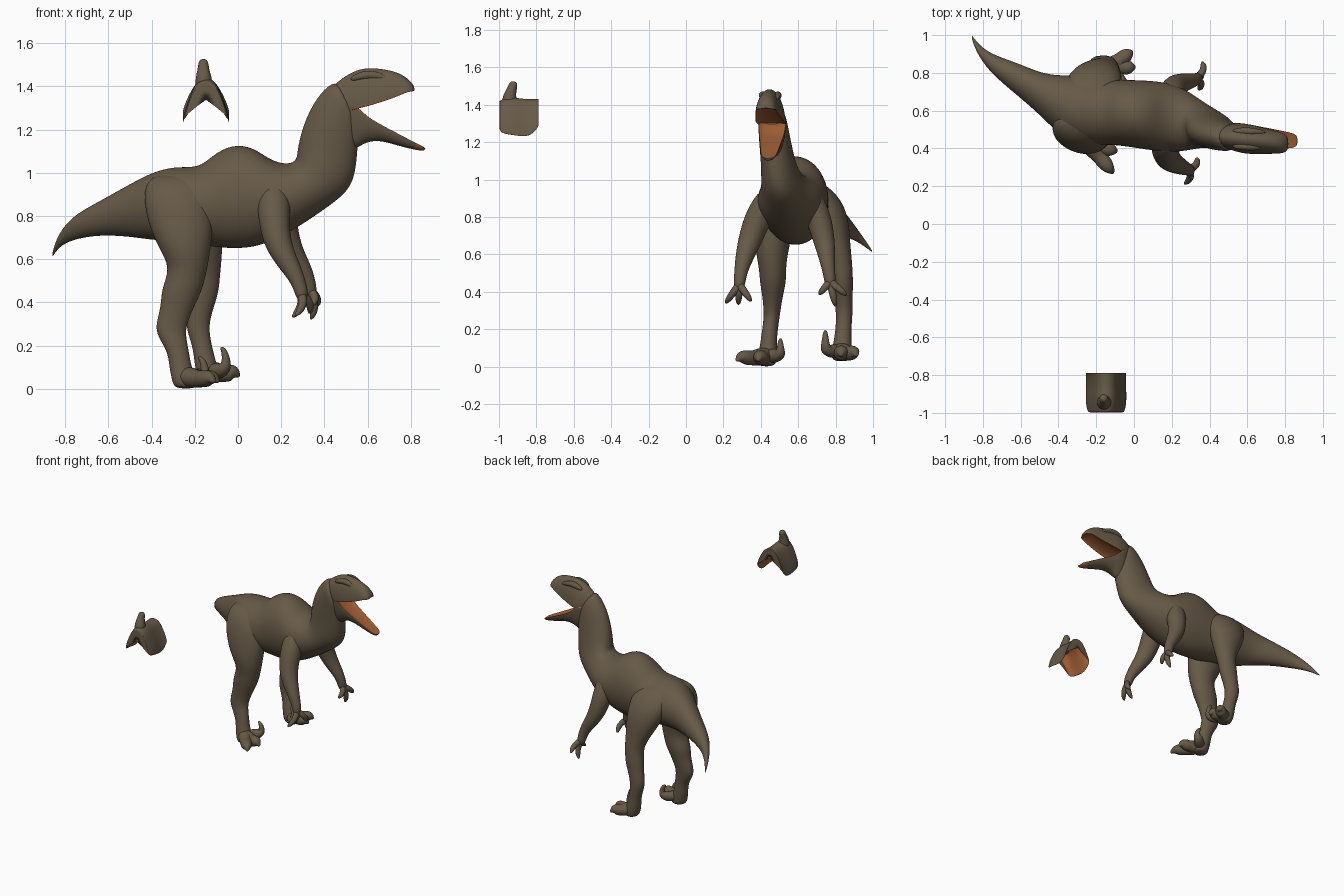
import bpy, bmesh, math
from mathutils import Vector


def material(name, rgb):
    m = bpy.data.materials.new(name)
    m.diffuse_color = (*rgb, 1)
    return m


HIDE = material("brown hide", (0.135, 0.103, 0.064))
MOUTH = material("orange mouth lining", (0.38, 0.12, 0.037))


def loft(name, rings, orange=lambda i, j: False, level=2):
    """Skin a list of equal-length rings, cap both ends, smooth it."""
    bm = bmesh.new()
    vs = [[bm.verts.new(p) for p in r] for r in rings]
    n = len(vs[0])
    for i in range(len(vs) - 1):
        for j in range(n):
            k = (j + 1) % n
            f = bm.faces.new((vs[i][j], vs[i][k], vs[i + 1][k], vs[i + 1][j]))
            f.material_index = int(orange(i, j))
    bm.faces.new(vs[0])
    bm.faces.new(vs[-1])
    bmesh.ops.recalc_face_normals(bm, faces=bm.faces)
    for f in bm.faces:
        f.smooth = True
    me = bpy.data.meshes.new(name)
    bm.to_mesh(me)
    bm.free()
    me.materials.append(HIDE)
    me.materials.append(MOUTH)
    ob = bpy.data.objects.new(name, me)
    bpy.context.collection.objects.link(ob)
    sub = ob.modifiers.new("smooth", 'SUBSURF')
    sub.levels = sub.render_levels = level
    return ob


def section(tx, tz, bx, bz, y, w, mid=0.5, n=16):
    """Cross-section between a top and a bottom point, half width w."""
    top, bot = Vector((tx, y, tz)), Vector((bx, y, bz))
    m = top.lerp(bot, mid)
    out = []
    for j in range(n):
        a = 2 * math.pi * j / n
        c, s = math.cos(a), math.sin(a)
        p = m + ((top - m) * s if s > 0 else (bot - m) * -s)
        p.y += w * c
        out.append(p)
    return out


def flat_ring(x, y, z, rx, ry, n=14):
    return [(x + rx * math.cos(2 * math.pi * j / n),
             y + ry * math.sin(2 * math.pi * j / n), z) for j in range(n)]


def tube(name, pts, n=10, level=2):
    """Round limb through (x, y, z, radius) points."""
    ps = [Vector(p[:3]) for p in pts]
    rings = []
    for i, p in enumerate(ps):
        t = (ps[min(i + 1, len(ps) - 1)] - ps[max(i - 1, 0)]).normalized()
        u = t.cross(Vector((0, 1, 0))).normalized()
        v = t.cross(u)
        rings.append([p + pts[i][3] * (u * math.cos(2 * math.pi * j / n)
                                       + v * math.sin(2 * math.pi * j / n))
                      for j in range(n)])
    return loft(name, rings, level=level)


# Tail, trunk and neck in one sweep
loft("body", [section(*r) for r in [
    (-.862, .612, -.857, .612, .998, .004),
    (-.845, .69, -.82, .667, .935, .022),
    (-.78, .795, -.74, .697, .85, .05),
    (-.64, .87, -.62, .712, .775, .085),
    (-.50, .95, -.48, .70, .685, .115),
    (-.40, 1.005, -.40, .685, .63, .16),
    (-.29, 1.035, -.27, .68, .605, .185),
    (-.18, 1.025, -.16, .66, .595, .18),
    (-.12, 1.085, -.09, .65, .59, .175),
    (-.03, 1.138, 0, .643, .585, .182),
    (.07, 1.125, .10, .655, .575, .188),
    (.15, 1.06, .20, .70, .565, .188),
    (.23, 1.04, .31, .765, .55, .168),
    (.272, 1.06, .41, .835, .53, .13),
    (.272, 1.11, .52, .915, .505, .105),
    (.292, 1.20, .548, 1.01, .49, .092),
    (.332, 1.30, .555, 1.11, .475, .086),
    (.395, 1.392, .56, 1.18, .465, .08),
    (.47, 1.44, .55, 1.25, .455, .072)]])

# Skull and upper jaw: hollow orange palate underneath
loft("head", [section(*r, 1.17) for r in [
    (.37, 1.33, .46, 1.28, .465, .05),
    (.46, 1.432, .53, 1.31, .46, .076),
    (.56, 1.49, .585, 1.325, .452, .083),
    (.645, 1.488, .66, 1.345, .443, .074),
    (.73, 1.472, .735, 1.365, .434, .064),
    (.785, 1.44, .79, 1.385, .428, .055),
    (.818, 1.40, .818, 1.378, .426, .038)]],
    orange=lambda i, j: j >= 8)

# Lower jaw: orange floor of the mouth on top, rising into the cheeks
loft("lower_jaw", [section(*r, -.15) for r in [
    (.48, 1.31, .49, 1.12, .465, .066),
    (.545, 1.295, .545, 1.10, .462, .076),
    (.59, 1.25, .58, 1.135, .46, .073),
    (.66, 1.215, .65, 1.152, .455, .064),
    (.75, 1.17, .745, 1.122, .448, .053),
    (.83, 1.13, .82, 1.105, .442, .043),
    (.868, 1.115, .866, 1.098, .44, .03)]],
    orange=lambda i, j: j < 8 or i == 5)

# Low brow ridges
for side in (-1, 1):
    y = .452 + side * .04
    tube("brow_ridge", [(.52, y, 1.43, .01), (.57, y, 1.45, .022),
                        (.63, y - .003, 1.455, .022), (.70, y - .008, 1.43, .01)])

# Legs
loft("near_leg", [flat_ring(*r) for r in [
    (-.28, .56, 1.0, .12, .06), (-.28, .515, .92, .165, .105),
    (-.268, .478, .79, .16, .10), (-.25, .462, .67, .13, .10),
    (-.23, .46, .58, .095, .082), (-.24, .463, .52, .092, .074),
    (-.262, .465, .45, .096, .072), (-.28, .463, .38, .078, .056),
    (-.312, .46, .29, .073, .045), (-.305, .455, .24, .066, .043),
    (-.275, .445, .17, .05, .043), (-.267, .44, .1, .052, .047),
    (-.245, .43, .04, .062, .055), (-.24, .43, .0, .055, .05)]])
loft("far_leg", [flat_ring(*r) for r in [
    (-.25, .66, 1.0, .12, .06), (-.22, .73, .9, .16, .105),
    (-.20, .775, .78, .14, .10), (-.17, .80, .66, .10, .08),
    (-.15, .82, .58, .075, .068), (-.15, .832, .52, .068, .06),
    (-.157, .838, .45, .07, .057), (-.17, .842, .38, .06, .05),
    (-.192, .847, .29, .055, .046), (-.165, .842, .2, .045, .042),
    (-.15, .835, .11, .052, .052), (-.13, .83, .06, .06, .056),
    (-.125, .83, .028, .045, .045)]])


def foot(name, x, y, z, toes, claw):
    """Two bulky walking toes with claws, plus a raised sickle claw."""
    for dx, dy in toes:
        tube(name + "_toe", [
            (x - dx * .2, y - dy * .2, z + .055, .04),
            (x + dx * .15, y + dy * .15, z + .055, .054),
            (x + dx * .42, y + dy * .42, z + .045, .04),
            (x + dx * .7, y + dy * .7, z + .05, .044),
            (x + dx * .88, y + dy * .88, z + .055, .03),
            (x + dx * 1.02, y + dy * 1.02, z + .03, .006)])
    cx, cy, h = claw
    tube(name + "_sickle_claw", [
        (x, y, z + .06, .04), (x + cx * .6, y + cy * .7, z + .055, .04),
        (x + cx, y + cy, z + .07, .034),
        (x + cx * 1.12, y + cy, z + h * .6, .022),
        (x + cx * .95, y + cy, z + h * .9, .015),
        (x + cx * .7, y + cy, z + h, .006)])


foot("near_foot", -.24, .425, .0, [(.13, -.155), (.15, -.04)], (.08, .08, .15))
foot("far_foot", -.125, .83, .025, [(.115, .085), (.13, .0)], (.065, -.085, .17))


def arm(name, path, tips):
    """Upper arm, forearm and palm, then three clawed fingers."""
    tube(name, path, 12)
    w = Vector(path[-2][:3])
    for t in tips:
        t = Vector(t)
        a, b = w.lerp(t, .45), w.lerp(t, .8)
        a.x += .02
        b.x += .014
        tube(name + "_finger", [(*w, .022), (*w.lerp(a, .5), .023), (*a, .021),
                                (*b, .019), (*t, .005)], 8)


arm("near_arm", [
    (.165, .53, .94, .05), (.168, .455, .90, .085), (.165, .385, .80, .076),
    (.178, .347, .69, .068), (.215, .32, .61, .055), (.258, .30, .54, .042),
    (.283, .29, .485, .034), (.295, .285, .44, .032), (.297, .282, .41, .02)],
    [(.265, .21, .338), (.25, .28, .33), (.33, .35, .348)])
arm("far_arm", [
    (.18, .60, .94, .05), (.19, .66, .90, .08), (.205, .712, .79, .07),
    (.225, .735, .69, .062), (.265, .75, .61, .05), (.305, .758, .55, .04),
    (.325, .765, .50, .034), (.335, .77, .455, .032), (.338, .775, .42, .02)],
    [(.34, .71, .385), (.335, .80, .32), (.36, .86, .38)])

# Separate saddle-shaped shell: two flaps hanging from a ridge,
# thick at the closed front and hollowed orange inside
half = [(0, 1.445), (.04, 1.428), (.062, 1.385), (.08, 1.34), (.099, 1.285),
        (.112, 1.222), (.106, 1.222), (.082, 1.265), (.05, 1.315), (.022, 1.355),
        (0, 1.368)]
rings = []
for t in (-1, -.97, -.85, -.6, -.2, .2, .6, .9, .99, 1):
    e = abs(t) ** 4
    lift, narrow = 1 - .3 * e, 1 - (.16 * e if t < 0 else .02)
    thin = 0 if t < -.8 else .55
    pts = []
    for i, (x, z) in enumerate(half):
        if i > 5:   # hollow the inner wall toward the outer one
            ox, oz = half[10 - i]
            x, z = x + (ox - x) * thin, z + (oz - z) * thin
        pts.append((x, z))
    pts += [(-x, z) for x, z in pts[-2:0:-1]]
    rings.append([(-.148 + x * narrow, -.893 + .105 * t,
                   1.44 + (z - 1.44) * lift - (.02 * e if t < 0 else .008))
                  for x, z in pts])
loft("hanging_shell", rings, orange=lambda i, j: 5 <= j <= 14)

# Tapered nub on top of the shell
tube("shell_nub", [(-.158, -.945, 1.385, .04), (-.158, -.945, 1.43, .042),
                   (-.16, -.938, 1.465, .032), (-.16, -.928, 1.492, .026),
                   (-.16, -.922, 1.512, .024), (-.16, -.92, 1.526, .013)])
